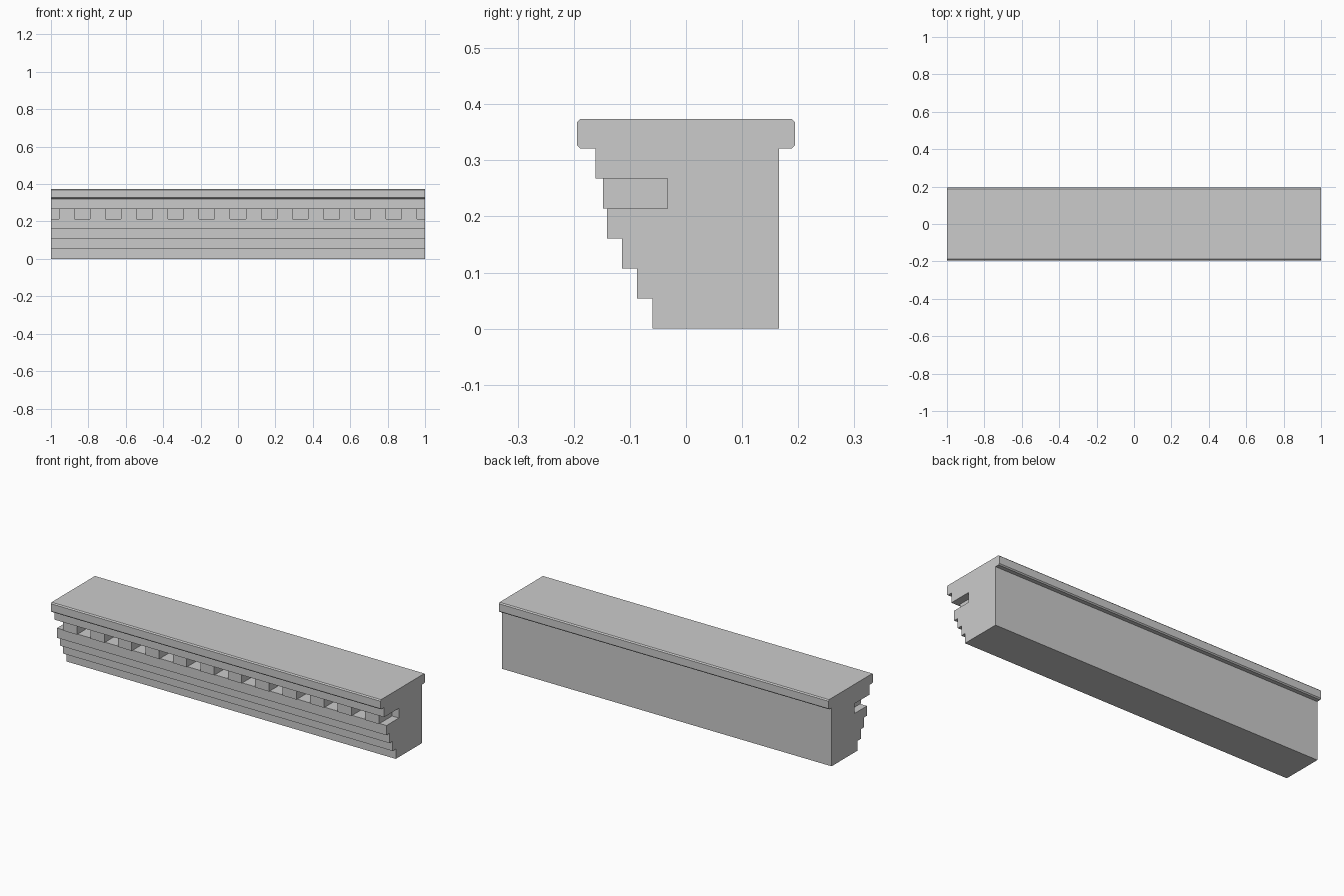
import bpy
import bmesh

cube = bpy.data.objects.get("Cube")
if cube:
    bpy.data.objects.remove(cube, do_unlink=True)

stone = bpy.data.materials.new("grey_stone")
stone.use_nodes = True
grey = (0.6, 0.6, 0.6, 1)
stone.diffuse_color = grey
stone.node_tree.nodes["Principled BSDF"].inputs["Base Color"].default_value = grey


def extrude_profile(name, profile, x0, x1):
    """Sweep a (y, z) outline along x."""
    bm = bmesh.new()
    face = bm.faces.new([bm.verts.new((x0, y, z)) for y, z in profile])
    swept = bmesh.ops.extrude_face_region(bm, geom=[face])["geom"]
    verts = [g for g in swept if isinstance(g, bmesh.types.BMVert)]
    bmesh.ops.translate(bm, verts=verts, vec=(x1 - x0, 0, 0))
    bmesh.ops.recalc_face_normals(bm, faces=bm.faces)
    mesh = bpy.data.meshes.new(name)
    bm.to_mesh(mesh)
    bm.free()
    mesh.materials.append(stone)
    obj = bpy.data.objects.new(name, mesh)
    bpy.context.collection.objects.link(obj)
    return obj


course = 0.0535          # height of each course
back = 0.166
groove_back = -0.033
tooth_front = -0.148

# Stepped wall: four corbelled courses, a groove for the teeth, a frieze above
outline = [(back, 0)]
for i in range(4):
    y = -0.06 - 0.027 * i
    outline += [(y, course * i), (y, course * (i + 1))]
outline += [(groove_back, course * 4), (groove_back, course * 5),
            (-0.161, course * 5), (-0.161, course * 6), (back, course * 6)]
extrude_profile("stepped_wall", outline, -1, 1)

# Row of dentil teeth with half gaps left at both ends
pitch = 1 / 6
start = -1 + pitch / 4
low, high = course * 4, course * 5
teeth = extrude_profile("dentil_teeth",
                        [(tooth_front, low), (groove_back, low),
                         (groove_back, high), (tooth_front, high)],
                        start, start + pitch / 2)
array = teeth.modifiers.new("row", 'ARRAY')
array.count = 12
array.use_relative_offset = False
array.use_constant_offset = True
array.constant_offset_displace = (pitch, 0, 0)

# Overhanging cap slab with chamfered long edges
half, bottom, top, cut = 0.194, course * 6, 0.374, 0.006
cap = [(half - cut, bottom), (half, bottom + cut), (half, top - cut), (half - cut, top)]
cap += [(-y, z) for y, z in reversed(cap)]
extrude_profile("cap_slab", cap, -1, 1)
